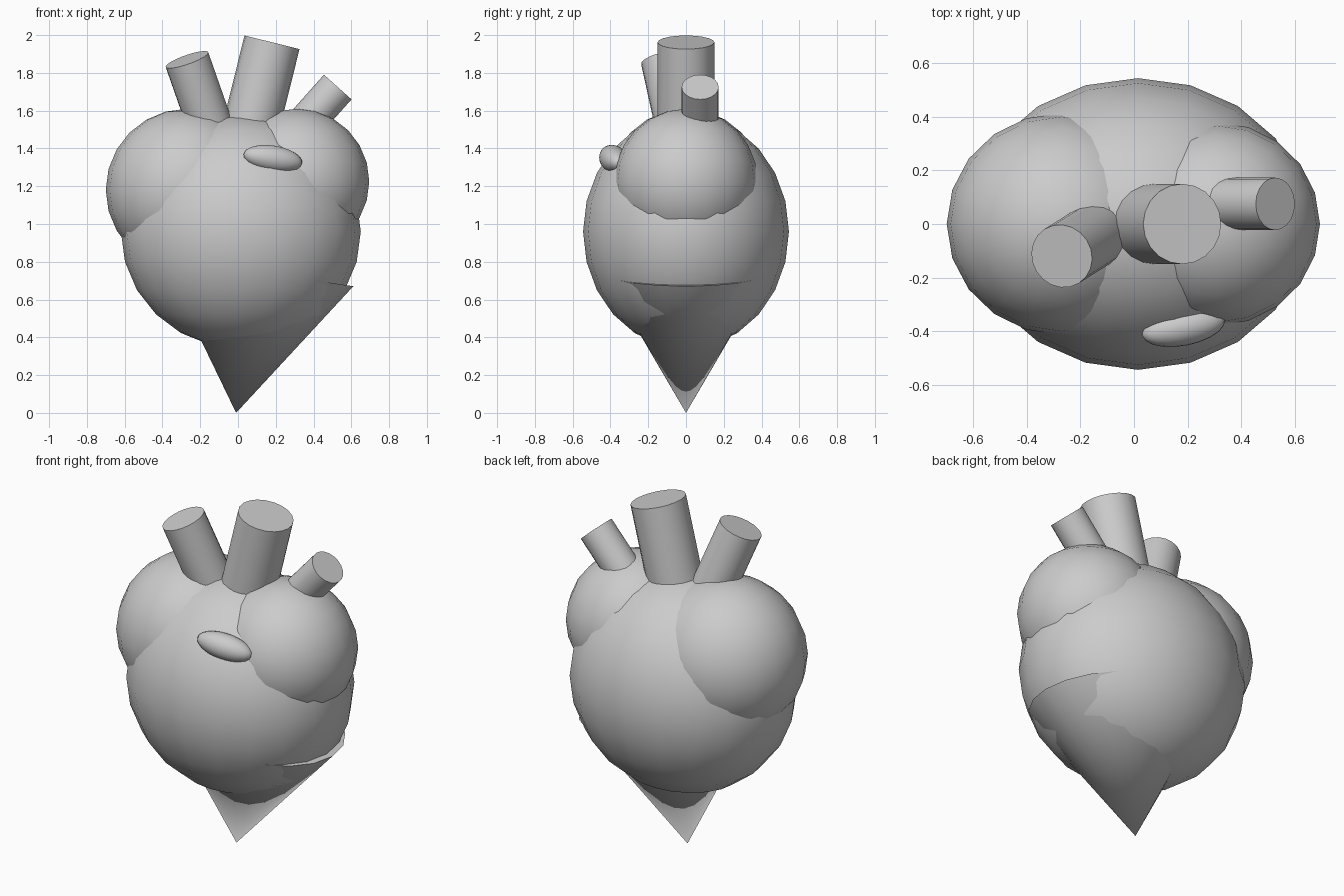
import bpy
import math
from mathutils import Vector

cube = bpy.data.objects.get("Cube")
if cube:
    bpy.data.objects.remove(cube, do_unlink=True)

SIDES, RINGS = 20, 12

# One plain grey for the whole model
grey = bpy.data.materials.new("plain grey")
grey.use_nodes = True
colour = (0.6, 0.6, 0.6, 1)
grey.diffuse_color = colour
grey.node_tree.nodes["Principled BSDF"].inputs["Base Color"].default_value = colour


def finish(name):
    obj = bpy.context.object
    obj.name = name
    obj.data.materials.append(grey)
    bpy.ops.object.shade_smooth_by_angle(angle=math.radians(35))
    return obj


def ellipsoid(name, centre, radii):
    bpy.ops.mesh.primitive_uv_sphere_add(segments=SIDES, ring_count=RINGS, radius=1, location=centre)
    obj = finish(name)
    obj.scale = radii
    return obj


def tube(name, top, direction, radius, length):
    axis = Vector(direction).normalized()
    bpy.ops.mesh.primitive_cylinder_add(
        vertices=SIDES, radius=radius, depth=length,
        location=Vector(top) - axis * length / 2,
        rotation=axis.to_track_quat("Z", "Y").to_euler())
    return finish(name)


# Rounded body and the two upper chambers
ellipsoid("main_body", (0.015, 0, 0.96), (0.635, 0.545, 0.62))
ellipsoid("right_chamber", (-0.27, 0, 1.18), (0.43, 0.415, 0.43))
ellipsoid("left_chamber", (0.31, 0, 1.225), (0.385, 0.38, 0.385))

# Pointed tip: a leaning cone, apex down, its rim emerging on the left
lean, height = math.radians(8.5), 0.755
bpy.ops.mesh.primitive_cone_add(
    vertices=SIDES, radius1=0, radius2=0.515, depth=height,
    location=(-0.01 + math.sin(lean) * height / 2, 0, math.cos(lean) * height / 2),
    rotation=(0, lean, 0))
tip = finish("pointed_tip")
tip.scale.y = 0.85

# Vessels rising from the top
tube("centre_vessel", (0.18, 0, 1.962), (0.24, 0, 0.97), 0.15, 0.55)
tube("right_vessel", (-0.27, -0.12, 1.87), (-0.35, -0.22, 1), 0.12, 0.45)
tube("left_vessel", (0.528, 0.075, 1.725), (0.67, 0, 0.75), 0.098, 0.35)

# Small flap on the front
flap = ellipsoid("front_flap", (0.185, -0.385, 1.345), (0.16, 0.07, 0.07))
flap.rotation_euler = Vector((0.31, 0.06, -0.05)).to_track_quat("X", "Z").to_euler()
